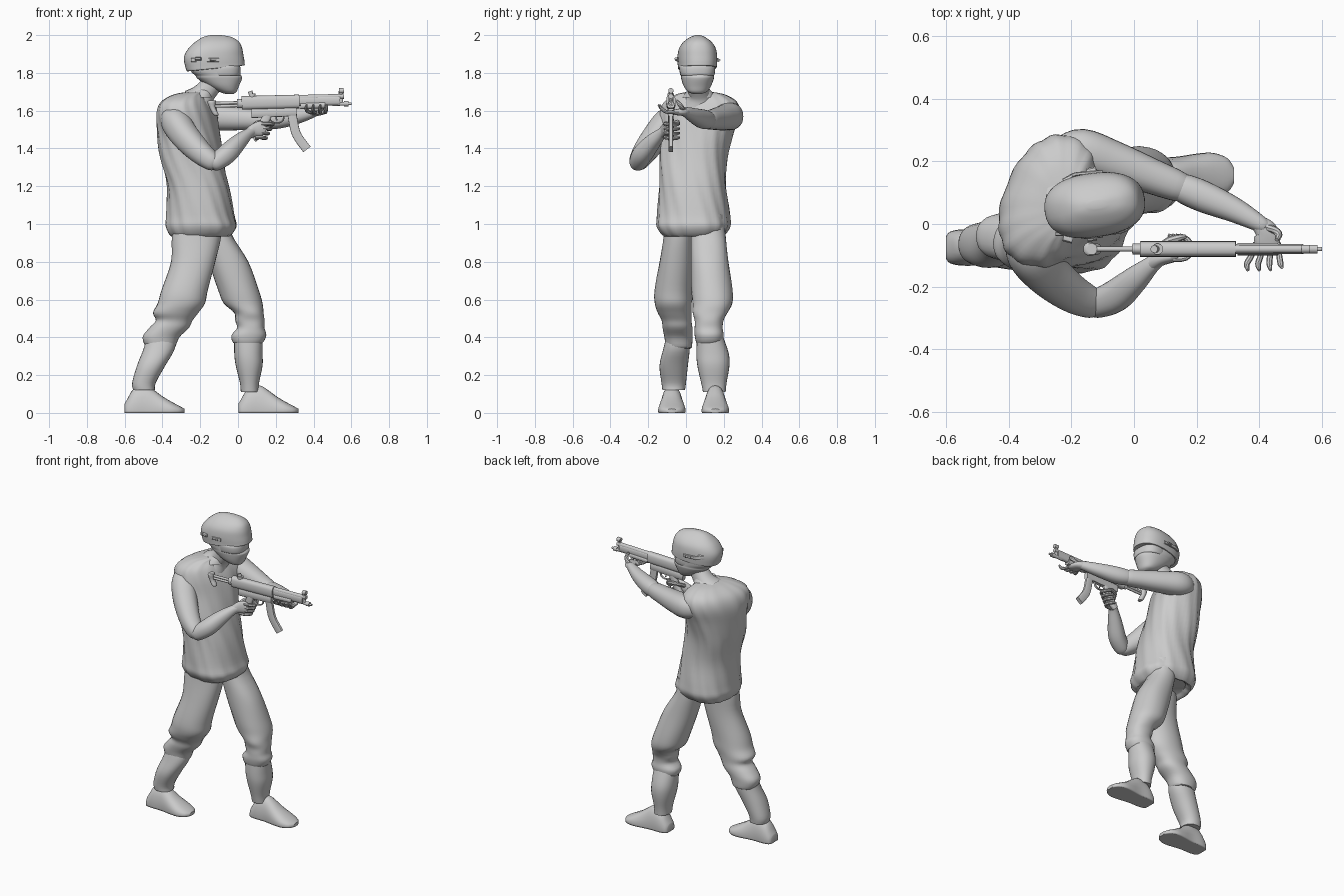
import bpy, math
from mathutils import Vector

Y, Z = Vector((0, 1, 0)), Vector((0, 0, 1))


def catmull(p, steps):
    """Smoothly interpolate a list of section tuples."""
    out = []
    for i in range(len(p) - 1):
        q = [p[max(i - 1, 0)], p[i], p[i + 1], p[min(i + 2, len(p) - 1)]]
        for s in range(steps):
            t = s / steps
            out.append([0.5 * (2 * b + (c - a) * t + (2 * a - 5 * b + 4 * c - d) * t * t
                        + (3 * b - a - 3 * c + d) * t ** 3) for a, b, c, d in zip(*q)])
    return out + [list(p[-1])]


def loft(name, secs, ref=None, n=28, power=2.2, steps=4, fold=0.0, folds=9):
    """Skin sections (x,y,z,a,b,yaw). ref=None: level rings; else rings across the path."""
    secs = [tuple(s) + (s[3],) * (len(s) == 4) for s in secs]
    secs = [s + (0,) * (len(s) == 5) for s in secs]
    if steps > 1:
        secs = catmull(secs, steps)
    cs = [Vector(s[:3]) for s in secs]
    verts, faces = [], []
    for i, s in enumerate(secs):
        if ref is None:
            w = math.radians(s[5])
            u, v = Vector((math.cos(w), math.sin(w), 0)), Vector((-math.sin(w), math.cos(w), 0))
        else:
            t = (cs[min(i + 1, len(cs) - 1)] - cs[max(i - 1, 0)]).normalized()
            u = ref.cross(t).normalized()
            v = t.cross(u)
        for k in range(n):
            g = 2 * math.pi * k / n
            c, d = math.cos(g), math.sin(g)
            f = 1 + fold * math.sin(folds * g + 14 * cs[i].z) * math.sin(5 * g + 3)
            verts.append(cs[i] + u * math.copysign(abs(c) ** (2 / power), c) * max(s[3], .001) * f
                         + v * math.copysign(abs(d) ** (2 / power), d) * max(s[4], .001) * f)
    for i in range(len(secs) - 1):
        for k in range(n):
            k2 = (k + 1) % n
            faces.append((i * n + k, i * n + k2, (i + 1) * n + k2, (i + 1) * n + k))
    faces += [tuple(range(n))[::-1], tuple(range(len(verts) - n, len(verts)))]
    me = bpy.data.meshes.new(name)
    me.from_pydata(verts, [], faces)
    ob = bpy.data.objects.new(name, me)
    bpy.context.collection.objects.link(ob)
    bpy.ops.object.select_all(action='DESELECT')
    ob.select_set(True)
    bpy.context.view_layer.objects.active = ob
    bpy.ops.object.shade_smooth_by_angle(angle=math.radians(40))
    return ob


def ext(z, x0, x1, y0, y1, yaw=0):
    """Level section given by its extents."""
    return ((x0 + x1) / 2, (y0 + y1) / 2, z, (x1 - x0) / 2, (y1 - y0) / 2, yaw)


def rod(name, a, b, r, r2=None, n=14, power=2.0):
    ref = Y if abs(b[1] - a[1]) < .01 else Z
    return loft(name, [a + (r, r2 or r), b + (r, r2 or r)], ref, n, power, 1)


def finger(name, pts, r=.0095):
    loft(name, [p + (r * (.55 if i == len(pts) - 1 else 1),) for i, p in enumerate(pts)], Z, 8, 2, 3)


# Baggy shirt, twisted towards the weapon
loft("shirt", [(-.2, .04, .955, .12, .13, 0), (-.2, .04, .935, .155, .155, -3),
               (-.195, .04, .985, .185, .191, -5), (-.2, .04, 1.05, .176, .188, -6),
               (-.212, .035, 1.2, .161, .176, -10), (-.245, .04, 1.35, .16, .177, -15),
               (-.262, .058, 1.48, .152, .192, -20), (-.27, .073, 1.58, .143, .216, -22),
               (-.268, .077, 1.645, .12, .2, -22), (-.25, .077, 1.685, .08, .135, -20),
               (-.22, .07, 1.70, .045, .06, -10)], n=64, power=2.4, fold=.03)

# Trouser legs and gaiters
loft("rear_trouser_leg", [ext(1.05, -.33, -.08, -.11, .05), ext(.93, -.35, -.09, -.12, .04),
                          ext(.8, -.355, -.12, -.14, .035), ext(.65, -.405, -.16, -.165, .03),
                          ext(.58, -.425, -.175, -.165, .03), ext(.53, -.45, -.21, -.15, .03),
                          ext(.49, -.435, -.24, -.13, .03), ext(.45, -.47, -.26, -.125, .035),
                          ext(.4, -.505, -.31, -.115, .035), ext(.345, -.485, -.335, -.105, .03),
                          ext(.35, -.46, -.36, -.09, .01)], fold=.015)
loft("front_trouser_leg", [ext(1.05, -.2, -.04, .03, .2), ext(.95, -.19, -.035, .025, .21),
                           ext(.8, -.155, .055, .025, .225), ext(.65, -.105, .11, .03, .245),
                           ext(.58, -.075, .13, .035, .245), ext(.53, -.02, .135, .035, .22),
                           ext(.49, -.015, .14, .045, .2), ext(.45, -.005, .14, .045, .195),
                           ext(.41, -.035, .15, .045, .2), ext(.37, -.025, .13, .055, .19),
                           ext(.38, 0, .11, .07, .17)], fold=.015)
loft("rear_shin", [ext(.42, -.48, -.33, -.1, .02), ext(.34, -.5, -.335, -.12, .02),
                   ext(.25, -.535, -.385, -.14, .01), ext(.16, -.56, -.435, -.13, 0),
                   ext(.12, -.555, -.44, -.125, -.005)])
loft("front_shin", [ext(.42, -.02, .13, .06, .19), ext(.32, -.02, .13, .055, .225),
                    ext(.25, -.012, .13, .06, .23), ext(.16, .01, .112, .08, .215),
                    ext(.11, .015, .11, .09, .21)])

# Shoes: same last, placed twice, with flat soles
for name, x, y in (("rear_shoe", -.6, -.075), ("front_shoe", .003, .155)):
    prof = [(0, .035, .05), (.012, .05, .07), (.05, .058, .13), (.11, .058, .145), (.15, .062, .125),
            (.2, .07, .088), (.25, .072, .058), (.295, .055, .034), (.316, .025, .022)]
    shoe = loft(name, [(x + dx, y, .01, w, h - .01) for dx, w, h in prof], Z, 24, 2.3, 3)
    for v in shoe.data.vertices:
        v.co.z = max(v.co.z, 0)

# Arms
loft("right_upper_arm", [(-.36, -.03, 1.58, .05), (-.335, -.09, 1.545, .074), (-.28, -.155, 1.465, .073),
                         (-.2, -.22, 1.38, .062), (-.13, -.255, 1.325, .047), (-.108, -.265, 1.31, .02)], Z)
loft("right_forearm", [(-.145, -.265, 1.305, .02), (-.125, -.258, 1.32, .043), (-.06, -.23, 1.37, .052),
                       (0, -.18, 1.43, .043), (.05, -.135, 1.475, .029), (.075, -.115, 1.49, .024)], Z)
loft("left_upper_arm", [(-.24, .225, 1.57, .05), (-.17, .232, 1.57, .072), (-.07, .2, 1.562, .067),
                        (.05, .155, 1.555, .057), (.15, .117, 1.55, .047), (.185, .105, 1.55, .025)], Z)
loft("left_forearm", [(.12, .13, 1.55, .025), (.15, .117, 1.55, .045), (.22, .088, 1.556, .05),
                      (.32, .045, 1.573, .04), (.4, .002, 1.592, .027), (.42, -.01, 1.595, .02)], Z)

# Hands
loft("right_palm", [(.055, -.13, 1.478, .022, .026), (.085, -.112, 1.495, .022, .036),
                    (.12, -.106, 1.505, .018, .04), (.145, -.105, 1.51, .011, .03)], Z, 16)
for i in range(4):
    z, dx = 1.53 - .024 * i, -.012 * i
    finger("right_finger", [(.125 + dx, -.112, z), (.165 + dx, -.108, z), (.185 + dx, -.08, z - .003),
                            (.17 + dx, -.05, z - .004), (.145 + dx, -.035, z)])
finger("right_thumb", [(.08, -.1, 1.515), (.1, -.06, 1.535), (.14, -.045, 1.54), (.165, -.04, 1.535)], .012)
loft("left_palm", [(.39, .008, 1.59, .024, .024), (.42, -.02, 1.593, .036, .02),
                   (.425, -.05, 1.592, .042, .016), (.425, -.075, 1.592, .036, .01)], Z, 16)
for i in range(4):
    x, tip = .39 + .023 * i, .36 + .036 * i
    finger("left_finger", [(x, -.06, 1.592), ((x + tip) / 2, -.1, 1.592), (tip, -.128, 1.61),
                           (tip + .004, -.147 + .008 * (i == 3), 1.632)])
finger("left_thumb", [(.42, -.01, 1.6), (.45, -.02, 1.615), (.462, -.035, 1.635), (.455, -.05, 1.655)], .012)

# Head, neck and mask
loft("neck", [(-.21, .07, 1.65, .09), (-.18, .07, 1.69, .062), (-.14, .062, 1.74, .055),
              (-.12, .06, 1.79, .055)], Y)
loft("collar", [(-.22, .072, 1.67, .09, .095), (-.19, .07, 1.7, .06, .068), (-.18, .07, 1.712, .05, .056)])
loft("masked_head", [ext(1.688, -.065, -.025, .04, .08), ext(1.7, -.1, -.008, .01, .11, 5),
                     ext(1.73, -.16, .005, -.012, .132, 5), ext(1.77, -.215, .022, -.025, .147, 5),
                     ext(1.785, -.225, .018, -.027, .148, 5), ext(1.81, -.25, -.005, -.03, .15, 5),
                     ext(1.86, -.255, -.005, -.03, .15, 5), ext(1.9, -.22, -.03, 0, .12, 5)], n=32, power=2.2)
loft("goggles", [ext(1.785, -.15, 0, -.02, .14, 6), ext(1.79, -.16, .012, -.03, .15, 6),
                 ext(1.83, -.16, .012, -.034, .154, 6), ext(1.845, -.15, 0, -.02, .14, 6)],
     n=32, power=2.5)

# Helmet dome, brim raised at the front
helmet = loft("helmet", [ext(1.84, -.22, -.02, -.01, .13, 8), ext(1.822, -.265, .03, -.036, .156, 8),
                         ext(1.84, -.278, .035, -.04, .161, 8), ext(1.885, -.286, .03, -.042, .162, 8),
                         ext(1.93, -.262, .022, -.034, .155, 8), ext(1.965, -.225, .005, -.01, .132, 8),
                         ext(1.99, -.185, -.035, .025, .098, 8), ext(2.0, -.145, -.09, .05, .075, 8)],
              n=40, power=2.4)
for v in helmet.data.vertices:
    if v.co.z < 1.9:
        v.co.z += (1.9 - v.co.z) * (.2 * (v.co.x + .13) / .15)

# Goggle strap ends on both sides of the helmet
for side in (-1, 1):
    pts = [(-.25, .038, .07), (-.2, .06, .094), (-.15, .06, .102), (-.1, .065, .102)]
    loft("goggle_strap", [(x, y + side * w, 1.868, .006, .01) for x, y, w in pts], Z, 10, 4)
    rod("strap_buckle", (-.225, .048 + side * .088, 1.874), (-.195, .052 + side * .1, 1.874), .009, .015, 8)
    rod("strap_clip", (-.15, .06 + side * .104, 1.868), (-.12, .066 + side * .104, 1.868), .008, .014, 8)

# Weapon: receiver, barrel and stock
G = -.08
rod("receiver", (.02, G, 1.641), (.325, G, 1.649), .036, .025, 20, 2.8)
rod("handguard", (.32, G, 1.65), (.54, G, 1.655), .026, .016, 16, 2.6)
rod("handguard_underside", (.33, G, 1.625), (.46, G, 1.63), .017, .02, 16, 2.6)
rod("upper_tube", (.32, G, 1.67), (.56, G, 1.676), .013)
rod("barrel", (.5, G, 1.635), (.578, G, 1.637), .01)
rod("muzzle", (.56, G, 1.637), (.585, G, 1.637), .014)
rod("muzzle_tip", (.58, G, 1.637), (.6, G, 1.637), .007)
rod("lower_receiver", (.07, G, 1.585), (.31, G, 1.595), .024, .015, 12, 4)
rod("stock_socket", (-.005, G, 1.637), (.022, G, 1.638), .024, .018)
for z in (1.627, 1.643):
    rod("stock_rod", (-.13, G, z - .004), (.02, G, z), .008, .008, 10)
loft("butt_plate", [(-.135, G, 1.655, .018, .018), (-.14, G, 1.645, .022, .022), (-.135, G, 1.615, .016, .018),
                    (-.12, G, 1.585, .016, .018), (-.115, G, 1.575, .012, .014)], None, 16)

# Weapon: grip, magazine, sights, trigger guard
loft("pistol_grip", [(.155, G, 1.58, .026, .014), (.135, G, 1.53, .023, .016), (.105, G, 1.475, .022, .016),
                     (.08, G, 1.45, .02, .015)], Y, 16, 3)
loft("magazine", [(.285, G, 1.6, .024, .012), (.293, G, 1.54, .024, .012), (.312, G, 1.47, .024, .012),
                  (.365, G, 1.395, .024, .012)], Y, 16, 5)
loft("trigger_guard", [(.165, G, 1.57, .004, .008), (.175, G, 1.545, .004, .008), (.205, G, 1.535, .004, .008),
                       (.235, G, 1.545, .004, .008), (.245, G, 1.575, .004, .008)], Y, 8)
rod("trigger", (.2, G, 1.575), (.205, G, 1.548), .004, .004, 8)
rod("rear_sight_base", (.075, G, 1.67), (.075, G, 1.69), .018)
rod("rear_sight_drum", (.07, G, 1.685), (.064, G, 1.703), .012)
rod("front_sight_post", (.545, G, 1.64), (.545, G, 1.705), .012, .008, 10)
rod("front_sight_hood", (.535, G, 1.705), (.56, G, 1.706), .014)
